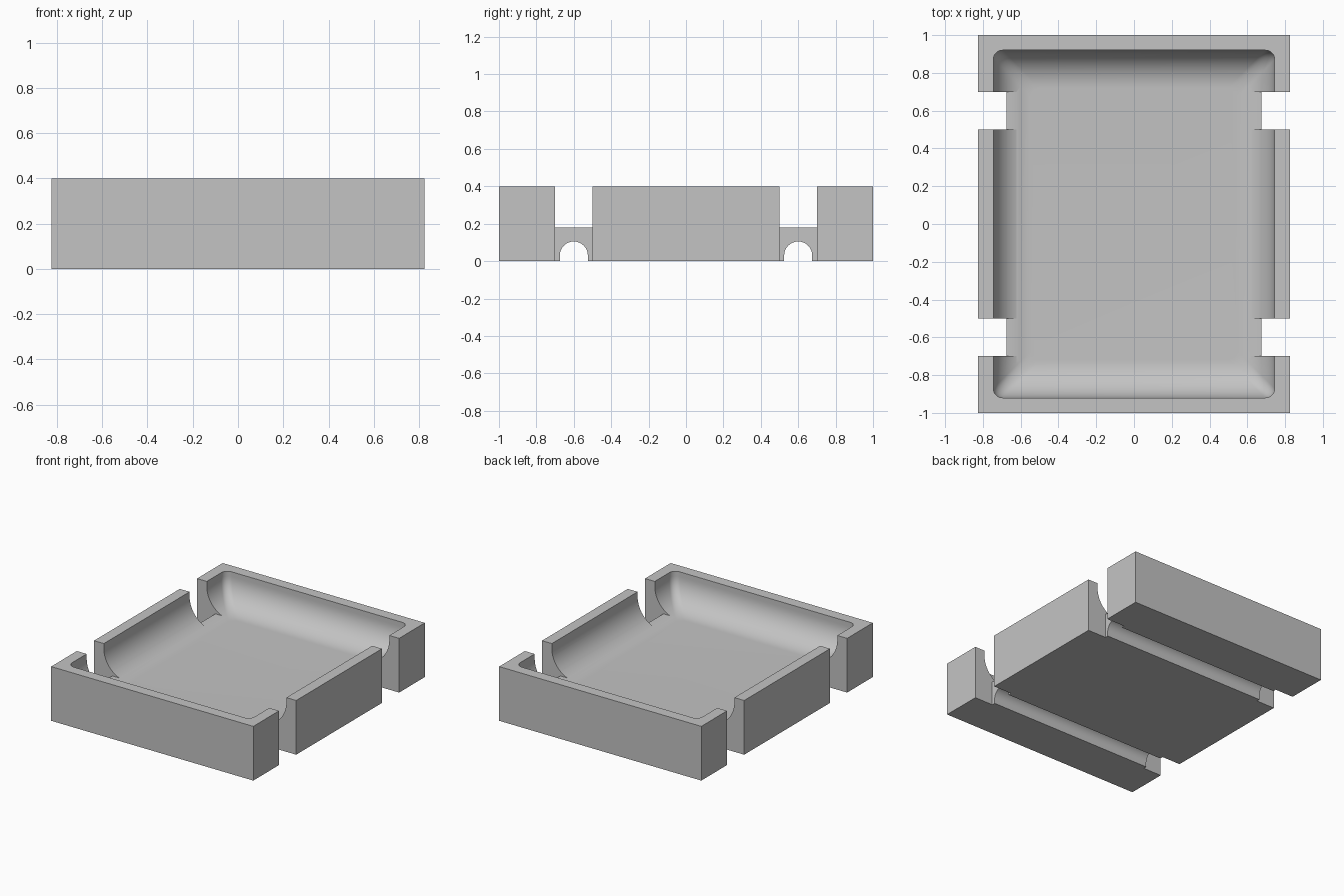
import bpy, bmesh, math
from mathutils import Matrix, Vector

old = bpy.data.objects.get("Cube")
if old:
    bpy.data.objects.remove(old, do_unlink=True)

HALF_X, HALF_Y, HEIGHT = 0.825, 1.0, 0.4
WALL, FLOOR, FILLET, CORNER = 0.08, 0.165, 0.2, 0.05
SLOT_Y, SLOT_HALF, SLOT_IN, SLOT_Z = 0.6, 0.1, 0.675, 0.18

grey = bpy.data.materials.new("plain_grey")
grey.use_nodes = True
grey.diffuse_color = (0.55, 0.55, 0.55, 1)
grey.node_tree.nodes["Principled BSDF"].inputs["Base Color"].default_value = (0.55, 0.55, 0.55, 1)


def make_object(name, bm):
    bmesh.ops.recalc_face_normals(bm, faces=bm.faces)
    mesh = bpy.data.meshes.new(name)
    bm.to_mesh(mesh)
    bm.free()
    mesh.materials.append(grey)
    obj = bpy.data.objects.new(name, mesh)
    bpy.context.collection.objects.link(obj)
    return obj


def box(name, x0, x1, y0, y1, z0, z1):
    bm = bmesh.new()
    size = Matrix.Diagonal((x1 - x0, y1 - y0, z1 - z0, 1))
    middle = Matrix.Translation(((x0 + x1) / 2, (y0 + y1) / 2, (z0 + z1) / 2))
    bmesh.ops.create_cube(bm, size=1, matrix=middle @ size)
    return make_object(name, bm)


def loft(name, rings):
    """Closed solid through rings of equal point count."""
    bm = bmesh.new()
    loops = [[bm.verts.new(p) for p in ring] for ring in rings]
    for a, b in zip(loops, loops[1:]):
        for i in range(len(a)):
            j = (i + 1) % len(a)
            bm.faces.new((a[i], a[j], b[j], b[i]))
    bm.faces.new(loops[0])
    bm.faces.new(loops[-1])
    return make_object(name, bm)


def rounded_ring(hx, hy, z, steps=8):
    ring = []
    for k, (sx, sy) in enumerate([(1, 1), (-1, 1), (-1, -1), (1, -1)]):
        for i in range(steps + 1):
            a = (k + i / steps) * math.pi / 2
            ring.append(Vector((sx * (hx - CORNER) + CORNER * math.cos(a),
                                sy * (hy - CORNER) + CORNER * math.sin(a), z)))
    return ring


def cut(target, cutter):
    cutter.hide_render = True
    mod = target.modifiers.new("cut", "BOOLEAN")
    mod.operation = "DIFFERENCE"
    mod.solver = "EXACT"
    mod.object = cutter
    bpy.context.view_layer.objects.active = target
    bpy.ops.object.modifier_apply(modifier=mod.name)
    bpy.data.objects.remove(cutter, do_unlink=True)


# Solid block
tray = box("tray", -HALF_X, HALF_X, -HALF_Y, HALF_Y, 0, HEIGHT)

# Hollow with a rounded transition from walls to floor
rings = [rounded_ring(HALF_X - WALL, HALF_Y - WALL, HEIGHT + 0.1)]
for i in range(17):
    a = i / 16 * math.pi / 2
    inset = FILLET * (1 - math.cos(a))
    rings.append(rounded_ring(HALF_X - WALL - inset, HALF_Y - WALL - inset,
                              FLOOR + FILLET * (1 - math.sin(a))))
cut(tray, loft("hollow_cutter", rings))

for sy in (-1, 1):
    y0, y1 = sy * SLOT_Y - SLOT_HALF, sy * SLOT_Y + SLOT_HALF
    # Side slots: full-height outside, shallow step inside
    for sx in (-1, 1):
        for inner, low in ((SLOT_IN, -0.1), (0.5, SLOT_Z)):
            x0, x1 = sorted((sx * inner, sx * 0.9))
            cut(tray, box("slot_cutter", x0, x1, y0, y1, low, 0.5))

    # Arched groove under the floor
    radius, spring = 0.075, 0.03
    arch = [(radius, -0.1)]
    arch += [(radius * math.cos(math.pi * i / 24), spring + radius * math.sin(math.pi * i / 24))
             for i in range(25)]
    arch += [(-radius, -0.1)]
    cut(tray, loft("groove_cutter", [[Vector((x, sy * SLOT_Y + y, z)) for y, z in arch]
                                     for x in (-1, 1)]))

# Smooth curves, crisp edges
bpy.ops.object.select_all(action="DESELECT")
tray.select_set(True)
bpy.context.view_layer.objects.active = tray
bpy.ops.object.shade_smooth_by_angle(angle=math.radians(30))
